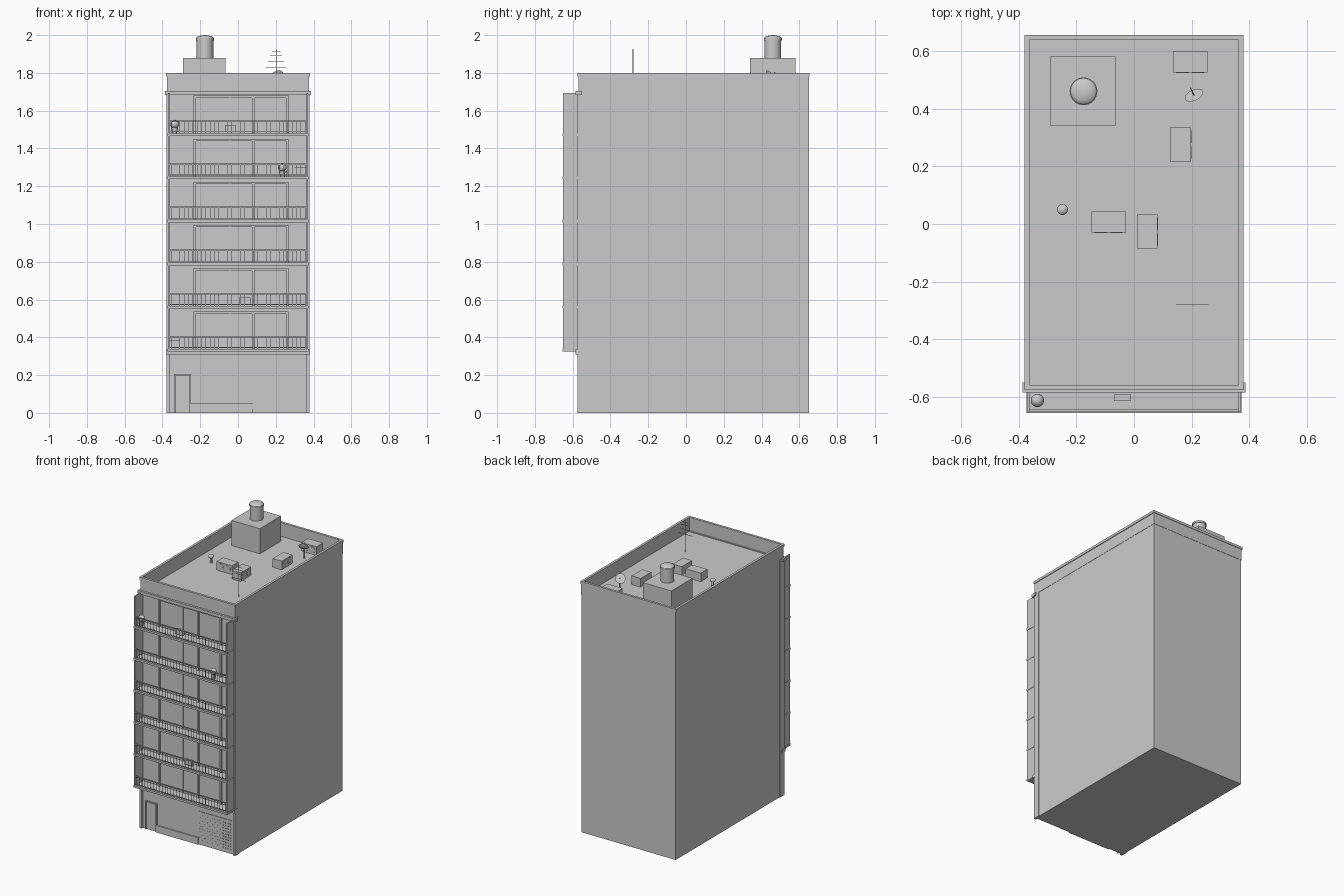
import bpy, bmesh, math
from mathutils import Vector

cube = bpy.data.objects.get("Cube")
if cube:
    bpy.data.objects.remove(cube, do_unlink=True)

grey = bpy.data.materials.new("plain_grey")
grey.use_nodes = True
grey.diffuse_color = (0.6, 0.6, 0.6, 1)
grey.node_tree.nodes["Principled BSDF"].inputs["Base Color"].default_value = (0.6, 0.6, 0.6, 1)


def add_box(bm, x0, x1, y0, y1, z0, z1):
    verts = bmesh.ops.create_cube(bm, size=1)["verts"]
    for v in verts:
        v.co = Vector((x0 if v.co.x < 0 else x1, y0 if v.co.y < 0 else y1, z0 if v.co.z < 0 else z1))


def boxes(name, specs):
    """One object made of boxes given as x0, x1, y0, y1, z0, z1."""
    bm = bmesh.new()
    for s in specs:
        add_box(bm, *s)
    mesh = bpy.data.meshes.new(name)
    bm.to_mesh(mesh)
    bm.free()
    ob = bpy.data.objects.new(name, mesh)
    bpy.context.collection.objects.link(ob)
    mesh.materials.append(grey)
    return ob


def finish(name):
    ob = bpy.context.object
    ob.name = name
    ob.data.materials.append(grey)
    bpy.ops.object.shade_smooth_by_angle()
    return ob


def cylinder(name, loc, r, h, rot=(0, 0, 0), r2=None, n=20):
    bpy.ops.mesh.primitive_cone_add(vertices=n, radius1=r, radius2=r if r2 is None else r2,
                                    depth=h, location=loc, rotation=rot)
    return finish(name)


def ball(name, loc, r, squash=1):
    bpy.ops.mesh.primitive_uv_sphere_add(segments=16, ring_count=8, radius=r, location=loc)
    bpy.context.object.scale.z = squash
    return finish(name)


def ring(x, y0, y1, t, z0, z1):
    """Four walls around a rectangle."""
    return [(-x, x, y0, y0 + t, z0, z1), (-x, x, y1 - t, y1, z0, z1),
            (-x, -x + t, y0 + t, y1 - t, z0, z1), (x - t, x, y0 + t, y1 - t, z0, z1)]


ROOF = 1.7
FACADE = -0.56

# Main block, corner pilasters and parapet
boxes("main_block", [(-0.373, 0.373, FACADE, 0.65, 0, ROOF)])
boxes("corner_pilasters", [(min(s * 0.362, s * 0.378), max(s * 0.362, s * 0.378), -0.575, -0.525, 0, ROOF)
                           for s in (-1, 1)])
boxes("parapet", ring(0.375, -0.57, 0.652, 0.012, ROOF, 1.785))
boxes("parapet_coping", ring(0.38, -0.575, 0.655, 0.017, 1.782, 1.8))
boxes("cornices", [(-0.387, 0.387, -0.585, -0.55, 1.683, 1.705),
                   (-0.38, 0.38, -0.585, -0.55, 0.31, 0.335)])

# Ground floor: plinth, door and perforated shutter
boxes("plinth", [(-0.25, 0.08, -0.568, FACADE, 0, 0.05)])
boxes("entrance_door_frame", [(-0.34, -0.332, -0.568, FACADE, 0, 0.205),
                              (-0.256, -0.248, -0.568, FACADE, 0, 0.205),
                              (-0.332, -0.256, -0.568, FACADE, 0.197, 0.205)])
boxes("shutter", [(0.08, 0.355, -0.564, FACADE, 0.02, 0.24)])
boxes("shutter_slots", [(0.09 + i * 0.02, 0.098 + i * 0.02, -0.566, -0.563, 0.03 + j * 0.02, 0.036 + j * 0.02)
                        for i in range(13) for j in range(10)])

# Balconies: slabs, side screens, railings and window frames
floors = [0.33, 0.558, 0.787, 1.015, 1.243, 1.472]
storey = 0.228
slabs, screens, rails, frames = [], [], [], []
for z in floors:
    slabs.append((-0.372, 0.372, -0.655, FACADE, z - 0.006, z + 0.008))
    for s in (-1, 1):
        a, b = sorted((s * 0.362, s * 0.37))
        screens.append((a, b, -0.652, FACADE, z + 0.008, z + storey - 0.006))
    rails.append((-0.362, 0.362, -0.651, -0.644, z + 0.07, z + 0.077))
    rails.append((-0.362, 0.362, -0.65, -0.645, z + 0.014, z + 0.018))
    rails += [(-0.355 + i * 0.0229, -0.353 + i * 0.0229, -0.649, -0.646, z + 0.008, z + 0.07)
              for i in range(32)]
    top = z + storey - 0.02
    frames += [(x, x + 0.012, FACADE - 0.012, FACADE, z, top) for x in (-0.235, 0.075, 0.255)]
    frames.append((-0.235, 0.267, FACADE - 0.008, FACADE, top - 0.012, top))
    frames.append((-0.045, -0.04, FACADE - 0.006, FACADE, z, top))
boxes("balcony_slabs", slabs)
boxes("balcony_side_screens", screens)
boxes("balcony_railings", rails)
boxes("window_frames", frames)

# Potted plants, cooling units and short rods on the balconies
for x, z in ((-0.335, 1.472), (0.235, 1.243)):
    cylinder("plant_pot", (x, -0.612, z + 0.022), 0.012, 0.032, r2=0.017, n=12)
    ball("plant_bush", (x, -0.612, z + 0.057), 0.023)
boxes("balcony_cooling_units", [(-0.07, -0.01, -0.614, -0.592, 1.49, 1.525),
                                (0.005, 0.065, -0.614, -0.592, 0.575, 0.61)])
boxes("balcony_rods", [(0.3, 0.362, -0.61, -0.607, 1.298, 1.301),
                       (-0.362, -0.31, -0.61, -0.607, 0.38, 0.383)])

# Stair housing and water tank
boxes("stair_housing", [(-0.29, -0.065, 0.34, 0.58, ROOF, 1.88)])
cylinder("water_tank", (-0.175, 0.46, 1.93), 0.044, 0.1, n=32)
cylinder("tank_rim", (-0.175, 0.46, 1.978), 0.048, 0.012, n=32)
ball("tank_dome", (-0.175, 0.46, 1.982), 0.047, 0.38)

# Rooftop cooling units with two round fans on their long side
units = [(0.135, 0.255, 0.525, 0.6), (0.125, 0.197, 0.215, 0.335),
         (-0.148, -0.028, -0.03, 0.043), (0.01, 0.082, -0.085, 0.033)]
for x0, x1, y0, y1 in units:
    boxes("roof_cooling_unit", [(x0, x1, y0, y1, ROOF + 0.006, ROOF + 0.065),
                                (x0 + 0.005, x1 - 0.005, y0 + 0.005, y1 - 0.005, ROOF, ROOF + 0.006)])
    for f in (0.27, 0.73):
        if x1 - x0 > y1 - y0:
            loc, rot = (x0 + f * (x1 - x0), y0, ROOF + 0.036), (math.pi / 2, 0, 0)
        else:
            loc, rot = (x1, y0 + f * (y1 - y0), ROOF + 0.036), (0, math.pi / 2, 0)
        cylinder("unit_fan", loc, 0.021, 0.004, rot)

# Roof vent
cylinder("vent_pipe", (-0.248, 0.05, ROOF + 0.02), 0.009, 0.04, n=12)
ball("vent_cap", (-0.248, 0.05, ROOF + 0.045), 0.019, 0.7)

# Satellite dish
cylinder("dish_mast", (0.21, 0.45, ROOF + 0.035), 0.004, 0.07, n=8)
tilt = Vector((-0.35, 0.75, 0.55)).to_track_quat("Z", "Y").to_euler()
cylinder("dish_bowl", (0.21, 0.442, 1.782), 0.012, 0.012, tilt, r2=0.034, n=24)
cylinder("dish_feed", (0.203, 0.457, 1.793), 0.002, 0.04, tilt, n=6)

# Aerial with crossbars that shorten upward
cylinder("aerial_mast", (0.202, -0.28, ROOF + 0.113), 0.002, 0.226, n=8)
boxes("aerial_bars", [(0.202 - w, 0.202 + w, -0.2815, -0.2785, z, z + 0.003)
                      for z, w in ((1.825, 0.056), (1.86, 0.042), (1.89, 0.032), (1.91, 0.022))])
